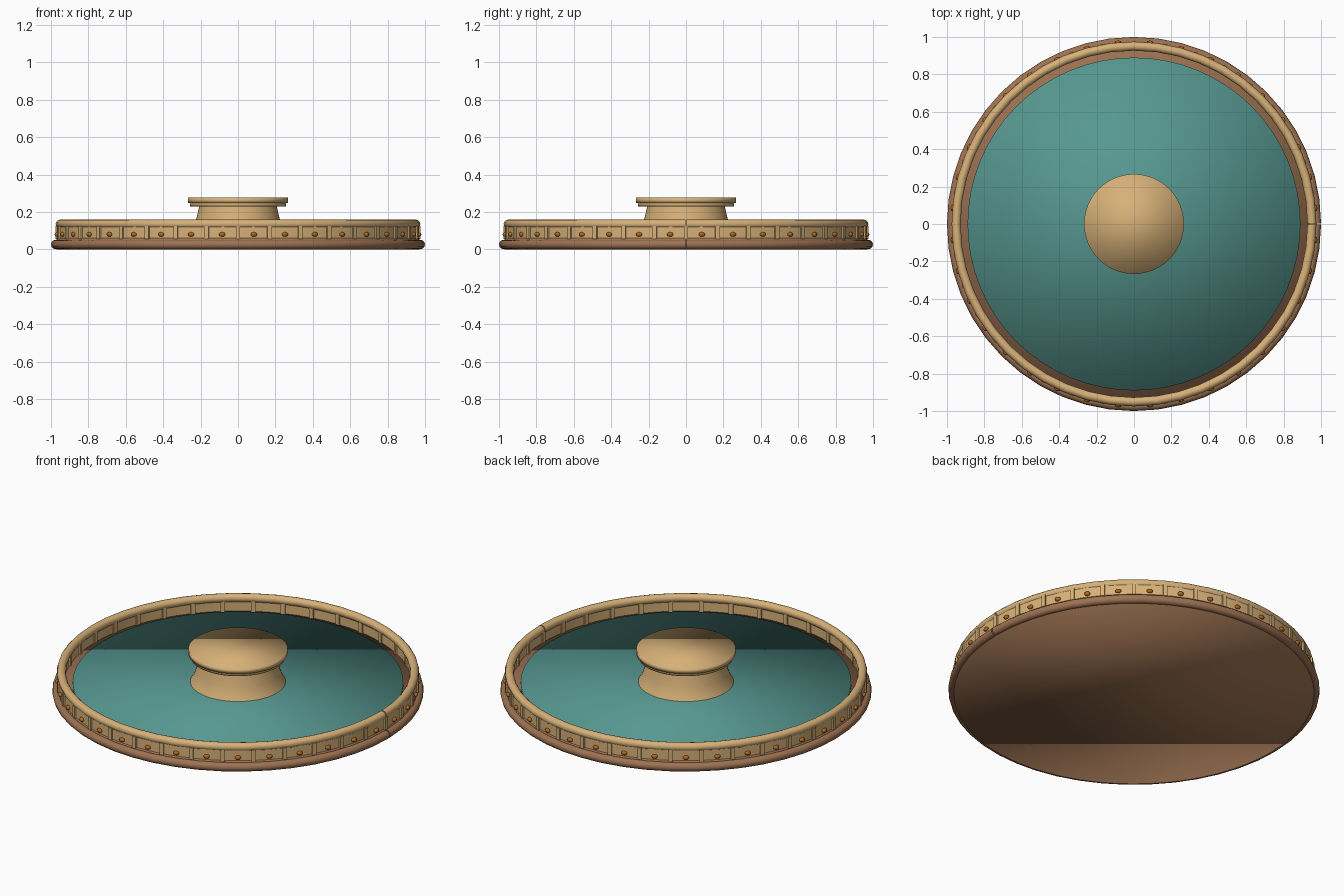
import bpy, bmesh, math
from mathutils import Matrix

cube = bpy.data.objects.get("Cube")
if cube:
    bpy.data.objects.remove(cube, do_unlink=True)


def material(name, rgb):
    m = bpy.data.materials.new(name)
    m.use_nodes = True
    m.diffuse_color = (*rgb, 1)
    m.node_tree.nodes["Principled BSDF"].inputs["Base Color"].default_value = (*rgb, 1)
    return m


GOLD = material("pale gold", (0.68, 0.44, 0.19))
BROWN = material("wood brown", (0.34, 0.17, 0.085))
TEAL = material("teal", (0.095, 0.31, 0.28))
AMBER = material("amber", (0.45, 0.14, 0.015))


def finish(name, bm, mat, angle=None):
    """Turn a bmesh into a smooth object; angle keeps sharper edges crisp."""
    bmesh.ops.recalc_face_normals(bm, faces=bm.faces)
    for f in bm.faces:
        f.smooth = True
    if angle:
        for e in bm.edges:
            e.smooth = e.calc_face_angle(0) < math.radians(angle)
    mesh = bpy.data.meshes.new(name)
    bm.to_mesh(mesh)
    bm.free()
    mesh.materials.append(mat)
    obj = bpy.data.objects.new(name, mesh)
    bpy.context.collection.objects.link(obj)
    return obj


def disc(name, radius, low, high, mat, sides=64):
    """Flat cylinder, softly shaded over its rim."""
    bm = bmesh.new()
    bmesh.ops.create_cone(bm, cap_ends=True, segments=sides, radius1=radius,
                          radius2=radius, depth=high - low,
                          matrix=Matrix.Translation((0, 0, (low + high) / 2)))
    return finish(name, bm, mat)


def sweep(name, section, mat, steps=48, gap=0.0, closed=True, angle=None):
    """Carry an (r, z) section around z, leaving an optional joint at +x."""
    bm = bmesh.new()
    count = steps + 1 if gap else steps
    rings = []
    for i in range(count):
        a = gap / 2 + (math.tau - gap) * i / steps
        rings.append([bm.verts.new((r * math.cos(a), r * math.sin(a), z))
                      for r, z in section])
    n = len(section)
    for i in range(steps):
        a, b = rings[i], rings[(i + 1) % count]
        for j in range(n if closed else n - 1):
            k = (j + 1) % n
            bm.faces.new((a[j], b[j], b[k], a[k]))
    if gap:
        bm.faces.new(rings[0])
        bm.faces.new(rings[-1])
    return finish(name, bm, mat, angle)


def circle(r, z, radius, sides=12):
    return [(r + radius * math.cos(math.tau * i / sides),
             z + radius * math.sin(math.tau * i / sides)) for i in range(sides)]


def around(name, make, count, offset, radius, z, mat, angle=None):
    """Repeat a small part evenly around the rim."""
    bm = bmesh.new()
    for i in range(count):
        place = (Matrix.Rotation(math.tau * (i + offset) / count, 4, 'Z')
                 @ Matrix.Translation((radius, 0, z)))
        make(bm, place)
    return finish(name, bm, mat, angle)


def post(bm, place):
    bmesh.ops.create_cube(bm, size=1, matrix=place @ Matrix.Diagonal((0.046, 0.024, 0.07, 1)))


def stud(bm, place):
    bmesh.ops.create_uvsphere(bm, u_segments=12, v_segments=8, radius=1,
                              matrix=place @ Matrix.Diagonal((0.012, 0.017, 0.012, 1)))


# Base and inlaid surface
disc("base", 0.97, 0.0, 0.06, BROWN)
disc("surface", 0.89, 0.05, 0.08, TEAL)
sweep("base_moulding", circle(0.975, 0.026, 0.025), BROWN, gap=0.008, angle=50)

# Raised rim with its rail, posts and studs
sweep("rim_wall", [(0.94, 0.05), (0.968, 0.05), (0.968, 0.13), (0.94, 0.13)],
      GOLD, steps=72, angle=50)
sweep("rim_rail", circle(0.951, 0.135, 0.024), GOLD, gap=0.008, angle=50)
around("rim_posts", post, 36, 0, 0.954, 0.09, GOLD, 30)
around("rim_studs", stud, 36, 0.5, 0.972, 0.08, AMBER)

# Central pedestal
sweep("pedestal", [(0.26, 0.075), (0.24, 0.11), (0.226, 0.15), (0.214, 0.2),
                   (0.207, 0.232)], GOLD, steps=64, closed=False)
disc("pedestal_collar", 0.256, 0.23, 0.25, GOLD)
disc("pedestal_cap", 0.267, 0.248, 0.276, GOLD)
